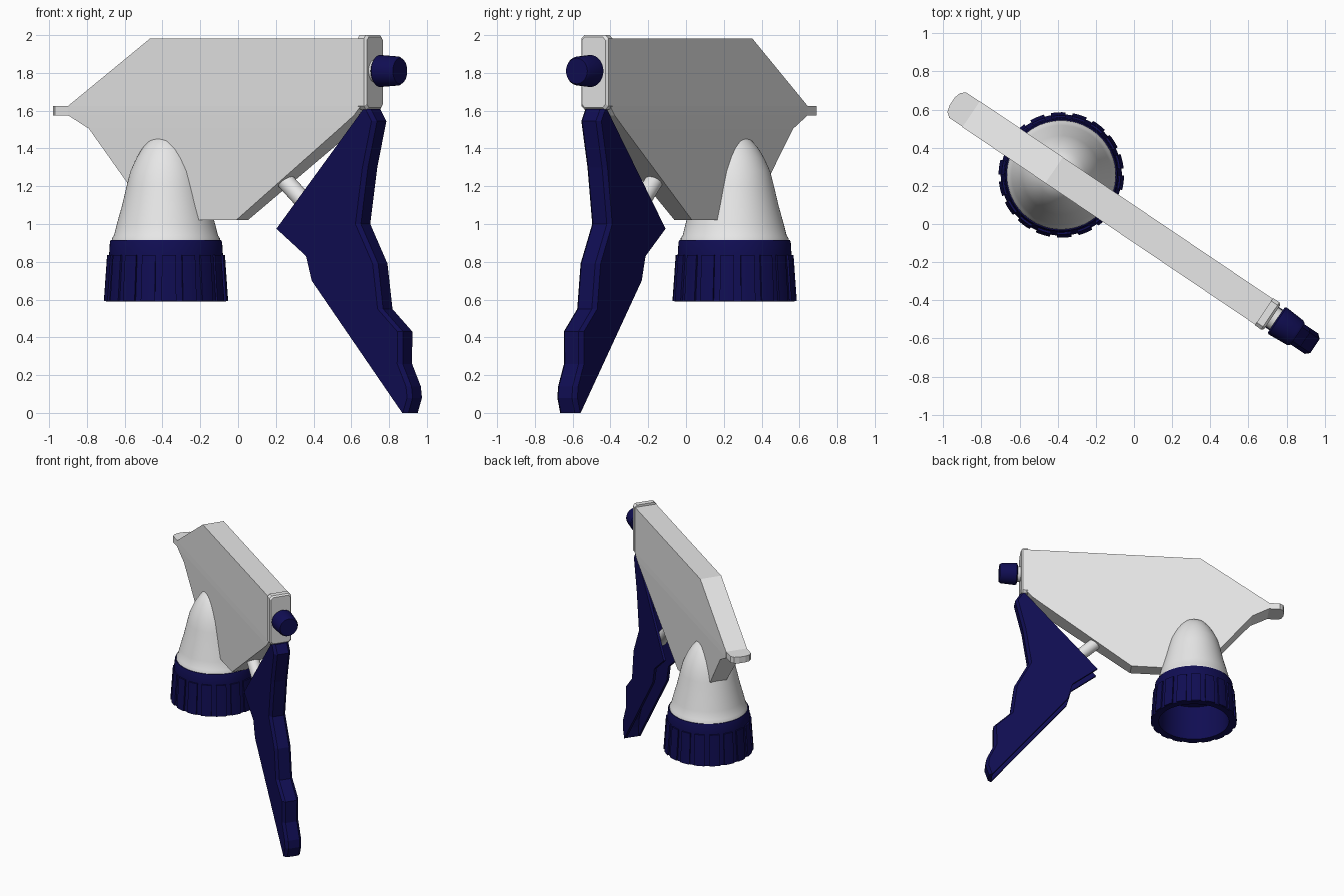
import bpy, bmesh
from math import sin, cos, pi, radians
from mathutils import Matrix, Vector

if "Cube" in bpy.data.objects:
    bpy.data.objects.remove(bpy.data.objects["Cube"])

# The head is modelled along its own length (u, v, z), then turned in plan
TURN = Matrix.Rotation(radians(-34), 4, 'Z')
CONE_U = -0.46


def material(name, rgb):
    m = bpy.data.materials.new(name)
    m.use_nodes = True
    m.diffuse_color = (*rgb, 1)
    m.node_tree.nodes["Principled BSDF"].inputs["Base Color"].default_value = (*rgb, 1)
    return m


GREY = material("light grey plastic", (0.8, 0.8, 0.8))
NAVY = material("navy plastic", (0.005, 0.004, 0.085))


def finish(name, bm, mat, smooth=False):
    bmesh.ops.remove_doubles(bm, verts=bm.verts, dist=1e-5)
    bmesh.ops.recalc_face_normals(bm, faces=bm.faces)
    bm.transform(TURN)
    mesh = bpy.data.meshes.new(name)
    bm.to_mesh(mesh)
    bm.free()
    mesh.materials.append(mat)
    obj = bpy.data.objects.new(name, mesh)
    bpy.context.collection.objects.link(obj)
    if smooth:
        bpy.ops.object.select_all(action='DESELECT')
        obj.select_set(True)
        bpy.context.view_layer.objects.active = obj
        bpy.ops.object.shade_smooth_by_angle(angle=radians(35))
    return obj


def add_loft(bm, loops):
    """Skin a list of equal-length point loops and cap both ends."""
    rows = [[bm.verts.new(p) for p in loop] for loop in loops]
    n = len(rows[0])
    for a, b in zip(rows, rows[1:]):
        for i in range(n):
            j = (i + 1) % n
            bm.faces.new((a[i], a[j], b[j], b[i]))
    bm.faces.new(rows[0])
    bm.faces.new(rows[-1])


def loft(name, loops, mat, smooth=False):
    bm = bmesh.new()
    add_loft(bm, loops)
    return finish(name, bm, mat, smooth)


def turned(name, start, axis, profile, mat, sides=48):
    """Round part: profile holds (distance along axis, radius)."""
    start, axis = Vector(start), Vector(axis).normalized()
    q = axis.to_track_quat('Z', 'Y')
    loops = [[start + axis * d + q @ Vector((r * cos(2 * pi * i / sides), r * sin(2 * pi * i / sides), 0))
              for i in range(sides)] for d, r in profile]
    return loft(name, loops, mat, True)


def interp(points, z):
    for (z0, a), (z1, b) in zip(points, points[1:]):
        if z <= z1:
            return a + (b - a) * (z - z0) / (z1 - z0)
    return points[-1][1]


# Flat shroud body: height, back, front, half thickness
body = [(1.02, -0.5, 0.025, 0.056), (1.505, -0.9, 0.70, 0.078), (1.575, -1.03, 0.795, 0.081),
        (1.625, -1.03, 0.84, 0.082), (1.983, -0.505, 0.835, 0.082)]
loft("shroud_body", [[(b, -w, z), (f, -w, z), (f, w, z), (b, w, z)] for z, b, f, w in body], GREY)

# Rounded tab at the back
tab = [(-1.0, -0.08), (-1.115, -0.08), (-1.14, -0.06), (-1.15, -0.025)]
tab += [(u, -v) for u, v in reversed(tab)]
loft("back_tab", [[(u, v, z) for u, v in tab] for z in (1.575, 1.625)], GREY)


# Front block that carries the nozzle, with chamfered corners
def block_section(u, inset):
    w, lo, hi, c = 0.086 - inset, 1.607 + inset, 2.0 - inset, 0.018
    half = [(w - c, lo), (w, lo + c), (w, hi - c), (w - c, hi)]
    return [(u, v, z) for v, z in half] + [(u, -v, z) for v, z in reversed(half)]


loft("nozzle_block", [block_section(0.822, 0), block_section(0.862, 0), block_section(0.874, 0.01)], GREY)

# Nozzle and its stub
turned("nozzle_stub", (0.86, 0, 1.81), (1, 0, 0), [(0, 0.06), (0.06, 0.06)], GREY, 32)
turned("nozzle_cap", (0.9, 0, 1.81), (1, 0, 0),
       [(0, 0.078), (0.008, 0.085), (0.12, 0.077), (0.135, 0.068)], NAVY, 32)

# Neck dome rising into the shroud
dome = [(0.9, 0.287), (0.925, 0.285), (0.94, 0.275), (1.0, 0.26), (1.1, 0.232), (1.21, 0.206),
        (1.28, 0.188), (1.35, 0.156), (1.4, 0.126), (1.44, 0.092), (1.465, 0.05), (1.475, 0.01)]
turned("neck_dome", (CONE_U, 0, 0), (0, 0, 1), dome, GREY, 64)

# Screw collar, hollow from below
turned("screw_collar", (CONE_U, 0, 0), (0, 0, 1),
       [(0.915, 0.05), (0.915, 0.292), (0.905, 0.297), (0.84, 0.301), (0.59, 0.318),
        (0.59, 0.268), (0.87, 0.262), (0.87, 0.05)], NAVY, 64)

# Grip ribs around the collar
bm = bmesh.new()
RIBS = 18
for k in range(RIBS):
    loops = []
    for z, r in ((0.592, 0.329), (0.835, 0.312)):
        arc = [2 * pi * (k + 0.68 * s / 4) / RIBS for s in range(5)]
        outline = [(r, a) for a in arc] + [(r - 0.03, a) for a in reversed(arc)]
        loops.append([(CONE_U + q * cos(a), q * sin(a), z) for q, a in outline])
    add_loft(bm, loops)
finish("collar_ribs", bm, NAVY, True)

# Piston rod between shroud and trigger
turned("piston_rod", (0.2, 0, 1.32), (0.74, 0, -0.67), [(0, 0.047), (0.42, 0.047)], GREY, 32)

# Trigger: channel section with finger grips on the front
front = [(0, 1.118), (0.08, 1.145), (0.14, 1.138), (0.26, 1.082), (0.43, 1.084), (0.55, 0.957),
         (0.79, 0.925), (1.0, 0.815), (1.3, 0.86), (1.545, 0.918), (1.61, 0.878)]
back = [(0, 1.092), (0.7, 0.514), (0.83, 0.478), (0.975, 0.288), (1.61, 0.845)]


def trigger_section(z):
    f, b = interp(front, z), interp(back, z)
    w, t = 0.064, 0.018
    side, inner = max(f - 0.022, b), max(f - 0.06, b)
    half = [(f, 0.044), (side, w), (b, w), (b, w - t), (inner, w - t)]
    return [(u, v, z) for u, v in half] + [(u, -v, z) for u, v in reversed(half)]


heights = sorted({z for z, _ in front + back})
loft("trigger", [trigger_section(z) for z in heights], NAVY)
